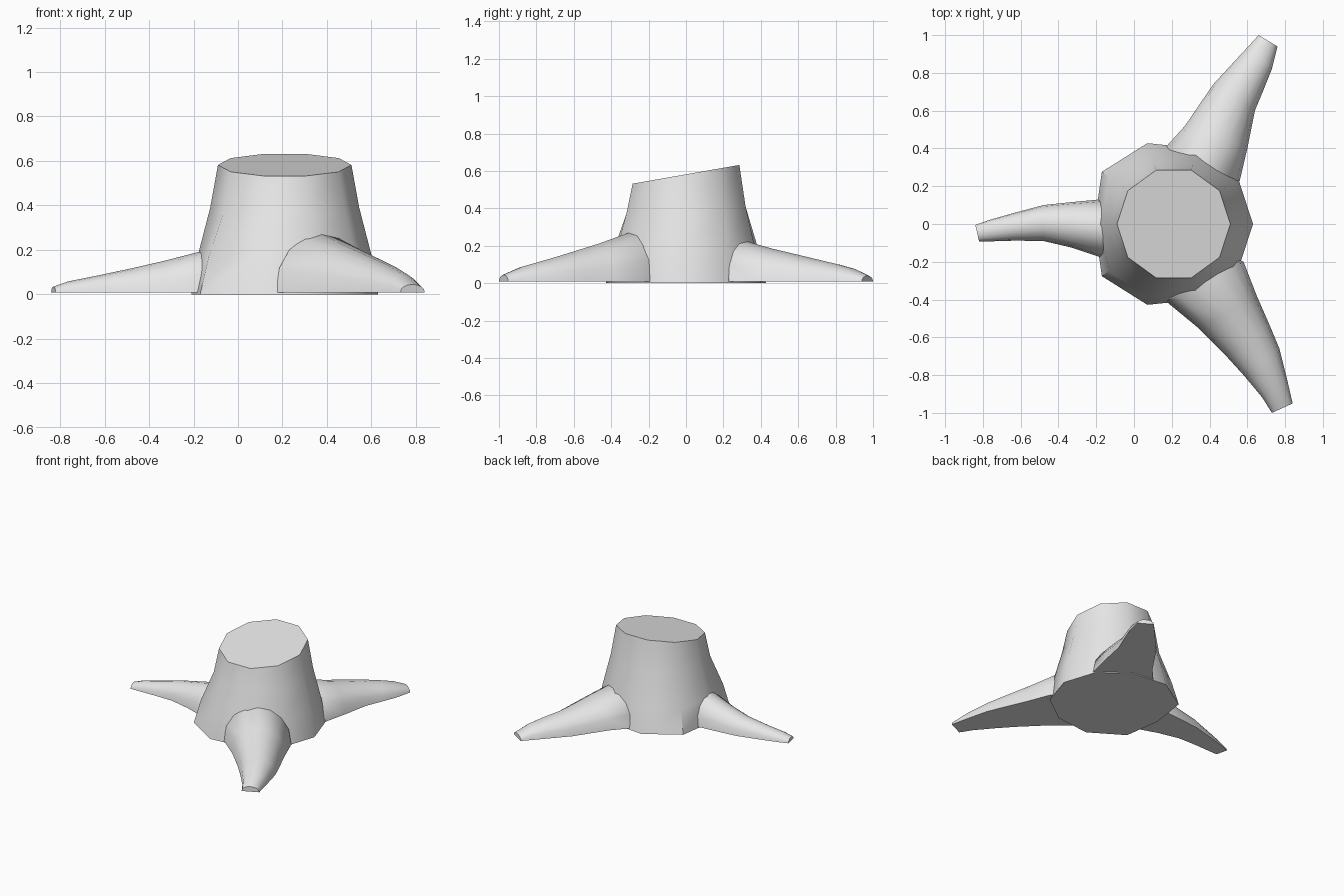
import bpy, bmesh, math
from mathutils import Vector

cube = bpy.data.objects.get("Cube")
if cube:
    bpy.data.objects.remove(cube)

grey = bpy.data.materials.new("plain grey")
grey.use_nodes = True
grey.diffuse_color = (0.8, 0.8, 0.8, 1)
grey.node_tree.nodes["Principled BSDF"].inputs["Base Color"].default_value = grey.diffuse_color

CENTRE = Vector((0.21, 0.0))


def loft(name, rings):
    """Skin equal-length rings of points and cap both ends."""
    bm = bmesh.new()
    loops = [[bm.verts.new(p) for p in ring] for ring in rings]
    n = len(loops[0])
    for a, b in zip(loops, loops[1:]):
        for i in range(n):
            j = (i + 1) % n
            bm.faces.new((a[i], a[j], b[j], b[i]))
    bm.faces.new(loops[0])
    bm.faces.new(loops[-1])
    bmesh.ops.recalc_face_normals(bm, faces=bm.faces)
    mesh = bpy.data.meshes.new(name)
    bm.to_mesh(mesh)
    bm.free()
    mesh.materials.append(grey)
    obj = bpy.data.objects.new(name, mesh)
    bpy.context.collection.objects.link(obj)
    bpy.ops.object.select_all(action='DESELECT')
    obj.select_set(True)
    bpy.context.view_layer.objects.active = obj
    bpy.ops.object.shade_smooth_by_angle(angle=math.radians(42))


# Trunk: ten-sided, flared at the foot, cut at a slant on top
SIDES = 10
foot_bulge = [0, 0, 0, 0.03, 0.05, 0, 0.05, 0.03, 0, 0]
trunk = []
for z, radius, bulge, slant in [(0, 0.42, 1, 0), (0.17, 0.392, 0.6, 0),
                                (0.39, 0.335, 0, 0.06), (0.582, 0.3, 0, 0.175)]:
    ring = []
    for i in range(SIDES):
        a = math.tau * i / SIDES
        r = radius + bulge * foot_bulge[i]
        y = r * math.sin(a)
        ring.append((CENTRE.x + r * math.cos(a), y, z + slant * y))
    trunk.append(ring)
loft("trunk", trunk)


# Roots: arched sections with a flat underside, each given as
# one edge point, the other edge point and the crest height
def root(name, sections, arch=8, floor=0.008):
    a, b, h = sections[0]
    inner = [tuple(CENTRE.lerp(Vector(p), 0.55)) for p in (a, b)]
    rings = []
    for a, b, h in [(inner[0], inner[1], h)] + sections:
        a, b = Vector(a), Vector(b)
        ring = []
        for k in range(arch + 1):
            t = math.pi * k / arch
            p = a.lerp(b, (1 - math.cos(t)) / 2)
            ring.append((p.x, p.y, floor + (h - floor) * math.sin(t) ** 0.9))
        rings.append(ring)
    loft(name, rings)


root("right_root", [
    ((-0.18, 0.13), (-0.18, -0.175), 0.19),
    ((-0.34, 0.115), (-0.33, -0.125), 0.15),
    ((-0.48, 0.10), (-0.48, -0.09), 0.117),
    ((-0.63, 0.06), (-0.63, -0.088), 0.085),
    ((-0.77, 0.02), (-0.76, -0.092), 0.058),
    ((-0.84, -0.005), (-0.82, -0.093), 0.035)])

root("front_left_root", [
    ((0.17, -0.41), (0.58, -0.20), 0.27),
    ((0.34, -0.55), (0.65, -0.38), 0.212),
    ((0.48, -0.69), (0.72, -0.54), 0.165),
    ((0.58, -0.80), (0.77, -0.66), 0.13),
    ((0.68, -0.92), (0.81, -0.82), 0.09),
    ((0.73, -1.0), (0.84, -0.95), 0.045)])

root("back_left_root", [
    ((0.17, 0.41), (0.56, 0.23), 0.225),
    ((0.27, 0.52), (0.60, 0.40), 0.185),
    ((0.42, 0.74), (0.64, 0.60), 0.135),
    ((0.54, 0.87), (0.69, 0.72), 0.105),
    ((0.61, 0.945), (0.73, 0.82), 0.08),
    ((0.66, 1.0), (0.76, 0.94), 0.04)])
